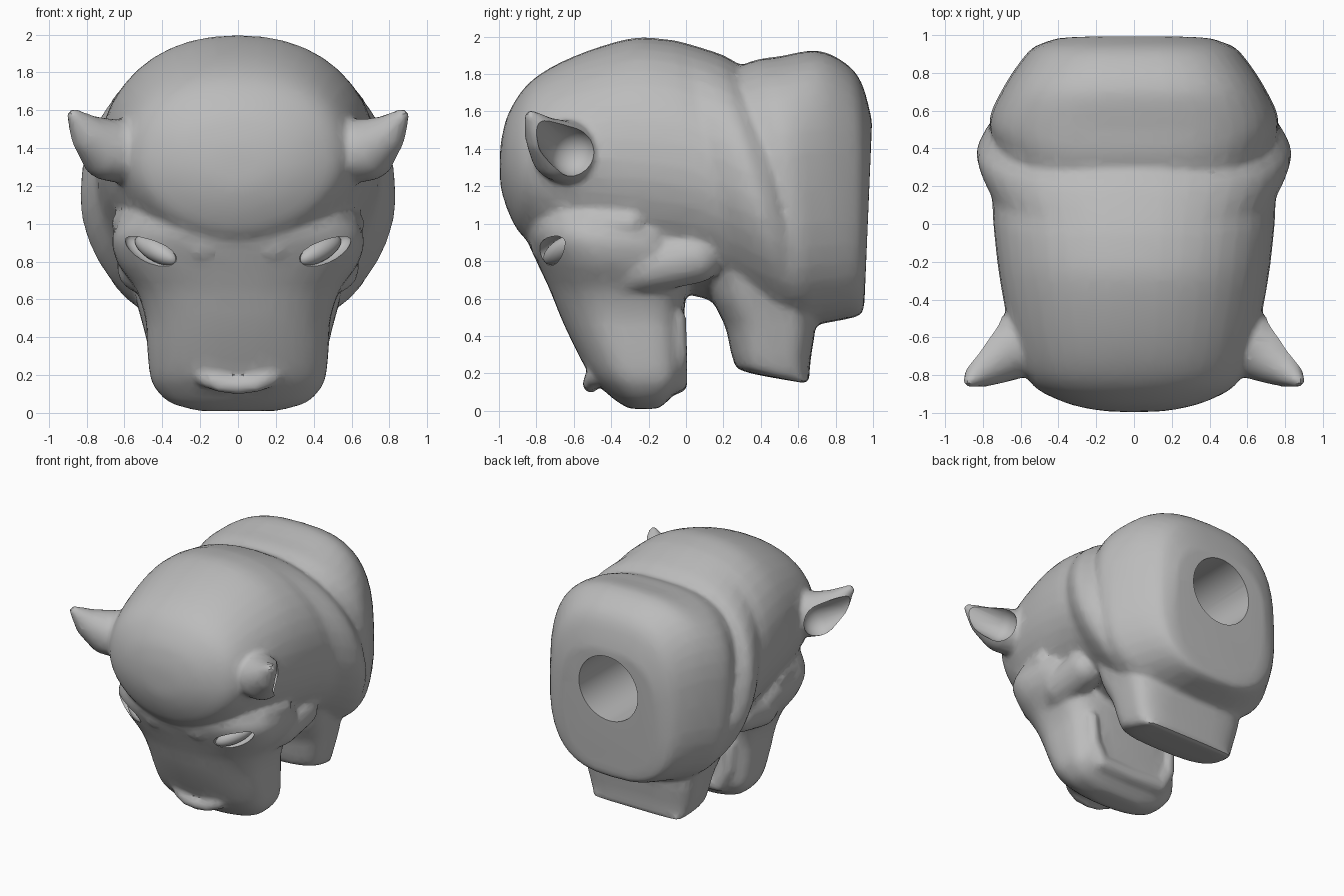
import bpy, bmesh, math
from mathutils import Vector, Matrix

cube = bpy.data.objects.get("Cube")
if cube:
    bpy.data.objects.remove(cube, do_unlink=True)

grey = bpy.data.materials.new("clay_grey")
grey.use_nodes = True
GREY = (0.5, 0.5, 0.5, 1)
grey.diffuse_color = GREY
grey.node_tree.nodes["Principled BSDF"].inputs["Base Color"].default_value = GREY


def power(v, p):
    return math.copysign(abs(v) ** (2 / p), v)


def spline(rows, steps=4):
    """Pass a smooth curve through rows of equal length."""
    ends = [rows[0]] + rows + [rows[-1]]
    out = []
    for a, b, c, d in zip(ends, ends[1:], ends[2:], ends[3:]):
        for i in range(steps):
            t = i / steps
            out.append([q + .5 * t * (r - p + t * (2 * p - 5 * q + 4 * r - s
                        + t * (3 * (q - r) + s - p))) for p, q, r, s in zip(a, b, c, d)])
    return out + [rows[-1]]


def loft(bm, rings, p_high, p_low, sides=40):
    """Closed skin over rings given as (high y, z, low y, z, half width)."""
    loops = []
    for y1, z1, y2, z2, hw in spline(rings):
        a, b = Vector((0, y1, z1)), Vector((0, y2, z2))
        loop = []
        for i in range(sides):
            t = 2 * math.pi * i / sides
            p = p_high if math.sin(t) > 0 else p_low
            co = (a + b) / 2 + (a - b) / 2 * power(math.sin(t), p)
            co.x = hw * power(math.cos(t), p)
            loop.append(bm.verts.new(co))
        loops.append(loop)
    for r, s in zip(loops, loops[1:]):
        for i in range(sides):
            j = (i + 1) % sides
            bm.faces.new((r[i], r[j], s[j], s[i]))
    bm.faces.new(loops[0])
    bm.faces.new(loops[-1])


def hull(target, balls, side=1, shape=Matrix.Identity(4)):
    """Add the skin stretched round (x, y, z, radius) balls."""
    bm = bmesh.new()
    for x, y, z, r in balls:
        bmesh.ops.create_icosphere(bm, subdivisions=3, radius=r,
                                   matrix=Matrix.Translation((x, y, z)) @ shape)
    bmesh.ops.delete(bm, geom=bm.edges[:] + bm.faces[:], context='EDGES_FACES')
    bm.transform(Matrix.Diagonal((side, 1, 1, 1)))
    bmesh.ops.convex_hull(bm, input=bm.verts[:])
    bmesh.ops.delete(bm, geom=[v for v in bm.verts if not v.link_faces], context='VERTS')
    mesh = bpy.data.meshes.new("hull")
    bm.to_mesh(mesh)
    bm.free()
    target.from_mesh(mesh)
    bpy.data.meshes.remove(mesh)


def strand(bm, points):
    """Rounded strand along balls, on both sides of the head."""
    for side in (1, -1):
        for pair in zip(points, points[1:]):
            hull(bm, pair, side)


def finish(bm, name):
    bmesh.ops.recalc_face_normals(bm, faces=bm.faces)
    mesh = bpy.data.meshes.new(name)
    bm.to_mesh(mesh)
    bm.free()
    ob = bpy.data.objects.new(name, mesh)
    bpy.context.collection.objects.link(ob)
    mesh.materials.append(grey)
    return ob


def apply(kind, **settings):
    mod = head.modifiers.new(kind.lower(), kind)
    for k, v in settings.items():
        setattr(mod, k, v)
    bpy.context.view_layer.objects.active = head
    bpy.ops.object.modifier_apply(modifier=mod.name)


def carve(bm):
    cutter = finish(bm, "cutter")
    cutter.hide_render = True
    apply('BOOLEAN', operation='DIFFERENCE', object=cutter, solver='EXACT')
    bpy.data.objects.remove(cutter, do_unlink=True)


bm = bmesh.new()

# Skull, sweeping back to the slanted collar
loft(bm, [(-.995, 1.36, -.995, 1.26, .06), (-.985, 1.46, -.985, 1.17, .2),
          (-.94, 1.61, -.94, 1.04, .38), (-.82, 1.77, -.86, .92, .55), (-.6, 1.895, -.66, .8, .64),
          (-.3, 1.99, -.3, .68, .71), (-.1, 1.985, .1, .6, .745), (.0, 1.965, .3, .5, .755),
          (.1, 1.935, .45, .42, .81), (.2, 1.9, .57, .37, .835), (.32, 1.83, .66, .37, .79)],
     2.2, 1.9)

# Throat flap hanging behind the jaw
loft(bm, [(.66, .14, .62, .15, .38), (.66, .2, .31, .21, .43), (.67, .3, .25, .28, .46),
          (.69, .45, .21, .45, .5), (.67, .65, .13, .63, .55), (.6, .9, .1, .9, .6)], 4, 3)

# Neck stump
loft(bm, [(.1, 1.75, .3, .6, .66), (.34, 1.865, .4, .5, .72), (.5, 1.895, .6, .45, .765),
          (.7, 1.925, .75, .47, .69), (.85, 1.86, .9, .5, .59),
          (.94, 1.75, .945, .53, .52), (.995, 1.55, .955, .6, .42)], 2.8, 2.8)

# Muzzle, flat at the back and rounded in front
loft(bm, [(-.15, .01, -.3, .01, .2), (-.1, .05, -.37, .05, .35), (-.04, .12, -.45, .12, .43),
          (-.01, .2, -.52, .2, .465), (-.01, .35, -.6, .35, .48), (-.01, .5, -.67, .5, .49),
          (.0, .65, -.73, .65, .54), (.0, .8, -.8, .8, .64), (-.05, .95, -.86, .95, .66),
          (-.1, 1.12, -.86, 1.12, .55)], 4, 2.3)

# Brow ridges, nose pad, rear lip rim and cheek muscles
strand(bm, [(.05, -.77, .87, .05), (.2, -.77, .87, .06), (.4, -.7, .95, .07),
            (.55, -.52, 1.0, .08), (.6, -.3, 1.0, .07)])
strand(bm, [(.17, -.48, .19, .055), (.09, -.51, .15, .045), (-.02, -.51, .14, .045)])
strand(bm, [(.36, -.05, .5, .05), (.35, -.04, .3, .05), (.27, -.05, .16, .06), (-.02, -.05, .15, .06)])
strand(bm, [(.42, -.42, .7, .1), (.5, -.2, .77, .14), (.5, .05, .82, .14)])

# Ears
strand(bm, [(.54, -.61, 1.38, .18), (.68, -.67, 1.39, .165), (.78, -.75, 1.46, .11),
            (.87, -.83, 1.575, .035)])

# Fuse the masses into one skin
head = finish(bm, "bull_head")
apply('REMESH', mode='VOXEL', voxel_size=.02)
apply('SMOOTH', factor=.5, iterations=6)

# Ear hollows, eye sockets and eyeballs
eye_shape = Matrix.Rotation(math.radians(40), 4, 'Z') @ Matrix.Rotation(math.radians(-24), 4, 'Y') \
    @ Matrix.Diagonal((1, .45, .4, 1))
cuts = bmesh.new()
for side, name in ((1, "left_eye"), (-1, "right_eye")):
    hull(cuts, ((.77, -.60, 1.38, .13), (.87, -.69, 1.43, .1), (.96, -.76, 1.53, .06)), side)
    hull(cuts, [(.46, -.71, .86, .18)], side, eye_shape)
    bm = bmesh.new()
    hull(bm, [(.43, -.66, .86, .15)], side, eye_shape)
    eye = finish(bm, name)
    eye.data.shade_smooth()
carve(cuts)
apply('DECIMATE', ratio=.16)

# Mounting hole in the neck
bm = bmesh.new()
bmesh.ops.create_cone(bm, cap_ends=True, segments=48, radius1=.26, radius2=.26, depth=.9,
                      matrix=Matrix.Translation((0, .8, 1.24)) @ Matrix.Rotation(math.pi / 2, 4, 'X'))
carve(bm)

# Soft shading with crisp creases
bpy.ops.object.select_all(action='DESELECT')
head.select_set(True)
bpy.context.view_layer.objects.active = head
bpy.ops.object.shade_smooth_by_angle(angle=math.radians(35))
